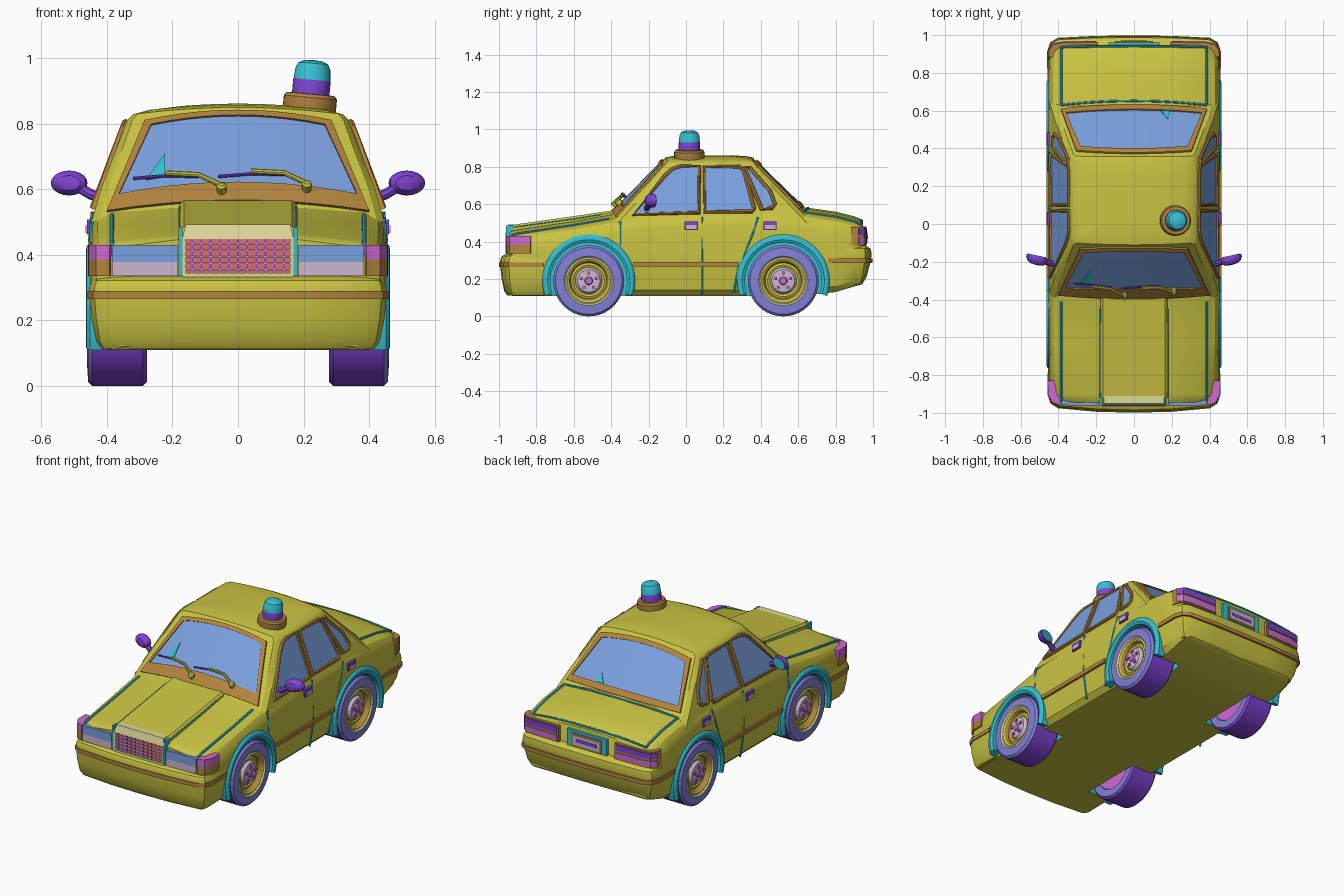
import bpy, bmesh, math
from mathutils import Vector

if "Cube" in bpy.data.objects:
    bpy.data.objects.remove(bpy.data.objects["Cube"])

COL = dict(yellow=(202, 196, 66), cyan=(54, 192, 210), purple=(128, 68, 212), lavender=(130, 128, 216),
           glass_blue=(122, 160, 222), brown=(178, 132, 62), cream=(222, 216, 152), pink=(206, 106, 212),
           red=(222, 106, 110), lilac=(206, 182, 206))
M = {}
for n, c in COL.items():
    M[n] = bpy.data.materials.new(n)
    M[n].diffuse_color = [((v / 255 + .055) / 1.055) ** 2.4 for v in c] + [1]


def loft(name, rings, mats, wrap=False):
    """Bridge closed rings; mats is one colour or one per span."""
    spans = len(rings) if wrap else len(rings) - 1
    if isinstance(mats, str):
        mats = [mats] * spans
    names = list(dict.fromkeys(mats))
    bm = bmesh.new()
    vs = [[bm.verts.new(p) for p in r] for r in rings]
    k = len(rings[0])
    for i in range(spans):
        a, b = vs[i], vs[(i + 1) % len(vs)]
        for j in range(k):
            f = bm.faces.new((a[j], a[(j + 1) % k], b[(j + 1) % k], b[j]))
            f.material_index = names.index(mats[i])
    if not wrap:
        bm.faces.new(vs[0]).material_index = names.index(mats[0])
        bm.faces.new(vs[-1]).material_index = names.index(mats[-1])
    bmesh.ops.recalc_face_normals(bm, faces=bm.faces)
    me = bpy.data.meshes.new(name)
    bm.to_mesh(me)
    bm.free()
    for n in names:
        me.materials.append(M[n])
    ob = bpy.data.objects.new(name, me)
    bpy.context.collection.objects.link(ob)
    return ob


def box(name, c, s, mat):
    sq = [(-.5, -.5), (.5, -.5), (.5, .5), (-.5, .5)]
    return loft(name, [[(c[0] + a * s[0], c[1] + b * s[1], c[2] + h * s[2]) for a, b in sq] for h in (-.5, .5)], mat)


def tube(name, pts, r, mat, wrap=False):
    P = [Vector(p) for p in pts]
    n = len(P)
    ref = Vector((0, 0, 1)) if abs((P[1] - P[0]).normalized().x) > .7 else Vector((1, 0, 0))
    rings = []
    for i, p in enumerate(P):
        a = P[(i - 1) % n] if wrap or i else p
        b = P[(i + 1) % n] if wrap or i < n - 1 else p
        t = (b - a).normalized()
        u = t.cross(ref).normalized()
        v = t.cross(u)
        rings.append([p + r * (math.cos(k * math.pi / 4) * u + math.sin(k * math.pi / 4) * v) for k in range(8)])
    return loft(name, rings, mat, wrap)


def lathe(name, prof, mats, fn, n=32):
    return loft(name, [[fn(r * math.cos(2 * math.pi * i / n), r * math.sin(2 * math.pi * i / n), h)
                        for i in range(n)] for r, h in prof], mats)


def sweep(name, path, prof, mat, f, s=1, full=False):
    """Sweep an (outward, z) profile along a plan path; f flips y, s flips x."""
    if full:
        path = path + [(-x, y) for x, y in reversed(path) if x > 0]
    rings = []
    for i, (x, y) in enumerate(path):
        a, b = path[max(i - 1, 0)], path[min(i + 1, len(path) - 1)]
        t = Vector((b[0] - a[0], b[1] - a[1])).normalized()
        rings.append([(s * (x + o * t.y), f * (y - o * t.x), z) for o, z in prof])
    return loft(name, rings, mat)


def rect(o0, o1, z0, z1):
    return [(o0, z0), (o1, z0), (o1, z1), (o0, z1)]


# Lower body: stations of y, half width, bottom z, top z
ST = [(-.945, .40, .12, .455), (-.93, .43, .11, .463), (-.9, .445, .11, .47), (-.6, .45, .11, .515),
      (-.4, .45, .11, .55), (-.3, .45, .11, .58), (0, .45, .11, .60), (.5, .45, .11, .60), (.62, .45, .11, .585),
      (.8, .45, .13, .56), (.9, .445, .16, .535), (.935, .43, .17, .52), (.947, .41, .18, .505)]


def top_z(y):
    for a, b in zip(ST, ST[1:]):
        if y <= b[0]:
            return a[3] + (b[3] - a[3]) * (y - a[0]) / (b[0] - a[0])
    return ST[-1][3]


def side_x(z):
    return .451 if z >= .28 else .43 + (z - .14) / .14 * .021


rings = []
for y, w, zb, zc in ST:
    h = [(0, zb), (.40, zb), (.43, zb + .03), (.45, .28), (.452, .30), (.452, zc - .12), (.445, zc - .08),
         (.428, zc - .05), (.385, zc - .028), (.2, zc - .008), (0, zc)]
    h += [(-x, z) for x, z in h[-2:0:-1]]
    rings.append([(x * w / .45, y, z) for x, z in h])
body = loft('lower_body', rings, 'yellow')
body.data.materials.append(M['cyan'])

# Wheel wells cut out of the body, lined in cyan
for s in (-1, 1):
    for y in (-.52, .52):
        cut = lathe('well_cutter', [(.212, .26), (.212, .6)], 'yellow', lambda a, b, h: (s * h, y + a, .19 + b), 40)
        cut.data.materials.append(M['cyan'])
        for f in cut.data.polygons:
            f.material_index = 1
        cut.hide_render = True
        md = body.modifiers.new('well', 'BOOLEAN')
        md.operation, md.solver, md.object = 'DIFFERENCE', 'EXACT', cut
        bpy.context.view_layer.objects.active = body
        bpy.ops.object.modifier_apply(modifier='well')
        bpy.data.objects.remove(cut)


# Cabin surfaces: windshield, rear window and side planes (o = outward offset)
def F(x, z, o=0):
    return (x, -.39 + (z - .562) * .98 + .31 * x * x - o, z + o * .7)


def R(x, z, o=0):
    return (x, .624 - (z - .585) * 1.02 - .2 * x * x + o, z + o * .7)


def S(s, y, z, o=0):
    return (s * (.445 - .38 * (z - .53) + o), y, z)


def cabin_ring(z, c=0., s=1., lift=0., c2=None):
    w = min(.447, .445 - .38 * (z - .53))
    us = [-.95 + 1.9 * i / 8 for i in range(9)]
    q = [(F(u * w, z + c * (1 - u * u)), u) for u in us]
    yf, yr = F(w, z)[1] + .025, R(w, z)[1] - .025
    q += [((w, yf + (yr - yf) * t, z), 1) for t in (0, .5, 1)]
    q += [(R(u * w, z + c * (1 - u * u)), u) for u in reversed(us)]
    q += [((-w, yr + (yf - yr) * t, z), 1) for t in (0, .5, 1)]
    c2 = c if c2 is None else c2
    return [(p[0] * s, .125 + (p[1] - .125) * s, z + lift + c2 * (1 - u * u)) for p, u in q]


loft('cabin', [cabin_ring(.50), cabin_ring(.60), cabin_ring(.72), cabin_ring(.81, .025)] +
     [cabin_ring(.81, .025, *a) for a in ((.95, .018, .022), (.8, .032, .015), (.5, .044, .007), (.2, .05, .001))],
     'yellow')


# Windshield and rear window: (bottom x, z, arc, top x, z, arc)
def edge(p, u, t):
    k = 3 * t
    return p[k] * u, p[k + 1] + p[k + 2] * (1 - u * u)


US = [-1 + i / 5 for i in range(11)]
for name, fn, out, inn in (('windshield', F, (.40, .53, .032, .285, .806, .031), (.363, .58, .036, .265, .792, .028)),
                           ('rear_window', R, (.387, .575, .008, .305, .803, .03), (.36, .602, .008, .283, .785, .028))):
    loft(name + '_glass', [[fn(*edge(inn, u, t), o) for t, o in ((0, -.02), (0, .004), (1, .004), (1, -.02))]
                           for u in US], 'glass_blue')

    def loop(p, o):
        return [fn(*edge(p, u, 0), o) for u in US] + [fn(*edge(p, u, 1), o) for u in reversed(US)]
    loft(name + '_frame', [loop(out, -.015), loop(out, .008), loop(inn, .01), loop(inn, -.015)], 'brown', True)
for fn, tri in ((F, [(-.28, .625), (-.222, .635), (-.222, .705)]), (R, [(.14, .61), (.19, .61), (.18, .65)])):
    loft('window_sticker', [[fn(x, z, o) for x, z in tri] for o in (0, .008)], 'cyan')

WINDOWS = [[(-.28, .545), (-.11, .755), (-.07, .79), (-.03, .803), (.07, .803), (.07, .555)],
           [(.10, .80), (.285, .80), (.31, .78), (.365, .575), (.355, .562), (.10, .558)],
           [(.31, .797), (.34, .795), (.45, .67), (.475, .60), (.46, .58), (.405, .572)]]
ARC = [math.radians(-19 + 218 * i / 28) for i in range(29)]
for s in (-1, 1):
    # Side windows with brown surrounds
    for w in WINDOWS:
        loft('side_glass', [[S(s, y, z, o) for y, z in w] for o in (-.02, .004)], 'glass_blue')
        tube('side_window_frame', [S(s, y, z, .002) for y, z in w], .011, 'brown', True)
    # Door seams, handles and side trim
    for seam in ([(-.35, .38), (-.35, .51)], [(.085, .12), (.085, .28), (.085, .53)],
                 [(.385, .53), (.36, .45), (.28, .25), (.255, .13)]):
        tube('door_seam', [(s * (side_x(z) - max(0, z - .47) * .13), y, z) for y, z in seam], .006, 'cyan')
    for y in (.028, .45):
        box('door_handle', (s * .45, y, .485), (.022, .07, .046), 'purple')
        box('door_handle_plate', (s * .459, y, .478), (.012, .056, .022), 'lilac')
    box('side_trim', (s * .45, 0, .278), (.024, .56, .024), 'brown')
    # Hood and trunk seams
    for ys in ((-.935, -.9, -.6, -.41), (.63, .8, .9, .935)):
        tube('lid_seam', [(s * .385, y, top_z(y) - .027) for y in ys], .007, 'cyan')
    # Corner lamps, headlamps and tail lamps
    corner = [(.453, .83), (.452, .90), (.43, .942), (.39, .955)]
    sweep('corner_lamp_lower', corner, rect(-.04, .004, .335, .385), 'brown', -1, s)
    sweep('corner_lamp_upper', corner, rect(-.04, .004, .385, .43), 'pink', -1, s)
    lamp = [(.385, .955), (.185, .958)]
    sweep('headlamp_lower', lamp, rect(-.03, .003, .335, .378), 'lilac', -1, s)
    sweep('headlamp_upper', lamp, rect(-.03, .004, .378, .43), 'glass_blue', -1, s)
    tail = [(.45, .885), (.448, .92), (.425, .95), (.38, .958), (.19, .962)]
    sweep('tail_lamp_frame', tail, rect(-.04, .002, .38, .478), 'brown', 1, s)
    sweep('tail_lamp_upper', tail[1:-1] + [(.2, .962)], rect(-.02, .007, .435, .47), 'purple', 1, s)
    sweep('tail_lamp_lower', tail[1:-1] + [(.2, .962)], rect(-.02, .007, .388, .422), 'pink', 1, s)
    # Door mirror: arm, shell and reflector
    tube('mirror_arm', [(s * .41, -.215, .57), (s * .45, -.205, .585), (s * .5, -.19, .615)], .016, 'purple')
    lathe('mirror_shell', [(.002, -.03), (.6, -.026), (.9, -.012), (1, .004), (.95, .018)], 'purple',
          lambda a, b, h: (s * (.515 + .056 * a), -.188 + h + .012 * a, .619 + .038 * b), 20)
    lathe('mirror_reflector', [(.82, .01), (.82, .022)], 'cyan',
          lambda a, b, h: (s * (.515 + .056 * a), -.188 + h + .012 * a, .619 + .038 * b), 20)
    for y in (-.52, .52):
        # Wheel arch flare
        loft('wheel_arch', [[(s * x, y + r * math.cos(t), .19 + r * math.sin(t)) for r, x in
                             ((.205, .41), (.205, .456), (.22, .464), (.236, .462), (.248, .452), (.248, .41))]
                            for t in ARC], 'cyan')

        # Tyre, rim and hub
        def ax(a, b, h):
            return (s * h, y + a, .19 + b)
        lathe('wheel', [(.002, .285), (.13, .285), (.135, .278), (.178, .278), (.19, .29), (.19, .445), (.178, .457),
                        (.132, .46), (.124, .452), (.116, .456), (.106, .45), (.096, .43), (.084, .436), (.072, .43),
                        (.06, .446), (.022, .448), (.018, .455), (.002, .456)],
              ['pink', 'lavender', 'lavender', 'purple', 'purple', 'lavender', 'lavender', 'cream', 'cream',
               'yellow', 'brown', 'yellow', 'yellow', 'lilac', 'lilac', 'pink', 'pink'], ax, 40)
        for i in range(5):
            t = math.pi * (.5 + .4 * i)
            box('wheel_nut', ax(.042 * math.cos(t), .042 * math.sin(t), .449), (.014, .015, .015), 'pink')

# Bumpers with brown rub strips
FP = [(.447, .76), (.45, .90), (.435, .945), (.40, .967), (.2, .985), (0, .99)]
RP = [(.447, .76), (.45, .91), (.435, .955), (.40, .975), (.2, .985), (0, .987)]
sweep('front_bumper', FP, [(-.08, .335), (-.03, .335), (-.006, .322), (.004, .30), (.003, .27), (-.004, .2),
                           (-.018, .135), (-.035, .112), (-.08, .112)], 'yellow', -1, full=True)
sweep('front_bumper_trim', FP, rect(-.01, .009, .265, .289), 'brown', -1, full=True)
sweep('rear_bumper', RP, [(-.08, .385), (-.03, .382), (0, .362), (.006, .33), (-.002, .285), (-.022, .21),
                          (-.045, .172), (-.08, .165)], 'yellow', 1, full=True)
sweep('rear_bumper_trim', RP, rect(-.01, .011, .285, .309), 'brown', 1, full=True)

# Raised hood centre and trunk cross seams
loft('hood_centre', [[(-.178, y, z - .08), (.178, y, z - .08), (.178, y, z - .012), (.165, y, z), (-.165, y, z),
                      (-.178, y, z - .012)] for y, z in ((-.945, .487), (-.6, .536), (-.38, .568))], 'yellow')
for x in (-.178, .178):
    tube('hood_centre_seam', [(x, -.94, .475), (x, -.6, .522), (x, -.45, .546)], .0035, 'cyan')
for y, bow in ((.63, .022), (.936, .004)):
    tube('trunk_cross_seam', [(.385 * u, y + bow * (1 - u * u),
                              top_z(y + bow * (1 - u * u)) - .027 * abs(u) ** 2.2) for u in US], .006, 'cyan')

# Grille
loft('grille_cap', [[(-w, y, .448), (w, y, .448), (w * .94, y + .012, .492), (-w * .94, y + .012, .492)]
                    for w, y in ((.17, -.962), (.17, -.92))], 'cream')
box('grille_back', (0, -.945, .392), (.335, .026, .115), 'red')
box('grille_sill', (0, -.95, .338), (.34, .03, .012), 'cream')
for s in (-1, 1):
    box('grille_side', (s * .176, -.942, .41), (.012, .04, .15), 'cyan')
    box('grille_post', (s * .164, -.95, .392), (.012, .03, .115), 'cream')
for i in range(5):
    box('grille_bar', (0, -.959, .354 + .02 * i), (.32, .008, .005), 'lilac')
for i in range(11):
    box('grille_slat', (-.14 + .028 * i, -.958, .394), (.005, .006, .105), 'purple')

# Rear plate and recess
box('plate_recess', (0, .945, .43), (.27, .034, .10), 'cyan')
box('plate_frame', (0, .957, .425), (.20, .022, .08), 'brown')
box('plate', (0, .964, .425), (.175, .012, .058), 'lilac')
box('plate_band', (0, .968, .425), (.14, .008, .02), 'purple')

# Wipers
for dx, dz in ((0, 0), (.26, .006)):
    arm = [(-.05, .595), (-.12, .627), (-.22, .632)]
    tube('wiper_arm', [F(x + dx, z + dz, .025) for x, z in arm], .008, 'yellow')
    tube('wiper_blade', [F(x + dx, z + dz, .016) for x, z in ((-.32, .622), (-.22, .63), (-.12, .628))], .005, 'purple')
    p = F(-.05 + dx, .59 + dz, .012)
    lathe('wiper_pivot', [(.015, -.02), (.015, .018), (.008, .024)], 'yellow',
          lambda a, b, h: (p[0] + a, p[1] + b - h * .7, p[2] + h * .7 + b * .7), 12)

# Roof beacon, tilted with the roof
lathe('beacon', [(.078, -.01), (.081, .01), (.081, .042), (.074, .052), (.057, .053), (.057, .092), (.056, .096),
                 (.053, .13), (.045, .146), (.028, .154), (.002, .156)],
      ['brown'] * 4 + ['purple'] * 2 + ['cyan'] * 4,
      lambda a, b, h: (.217 + a + .09 * h, .018 + b, .838 + h - .09 * a))

# Smooth shading with sharp creases
bpy.ops.object.select_all(action='DESELECT')
for ob in bpy.context.scene.objects:
    ob.select_set(True)
bpy.context.view_layer.objects.active = body
bpy.ops.object.shade_smooth_by_angle(angle=math.radians(32))

for m in bpy.data.materials:
    if m.users and not m.is_grease_pencil:
        m.use_nodes = True
        m.node_tree.nodes["Principled BSDF"].inputs["Base Color"].default_value = m.diffuse_color
